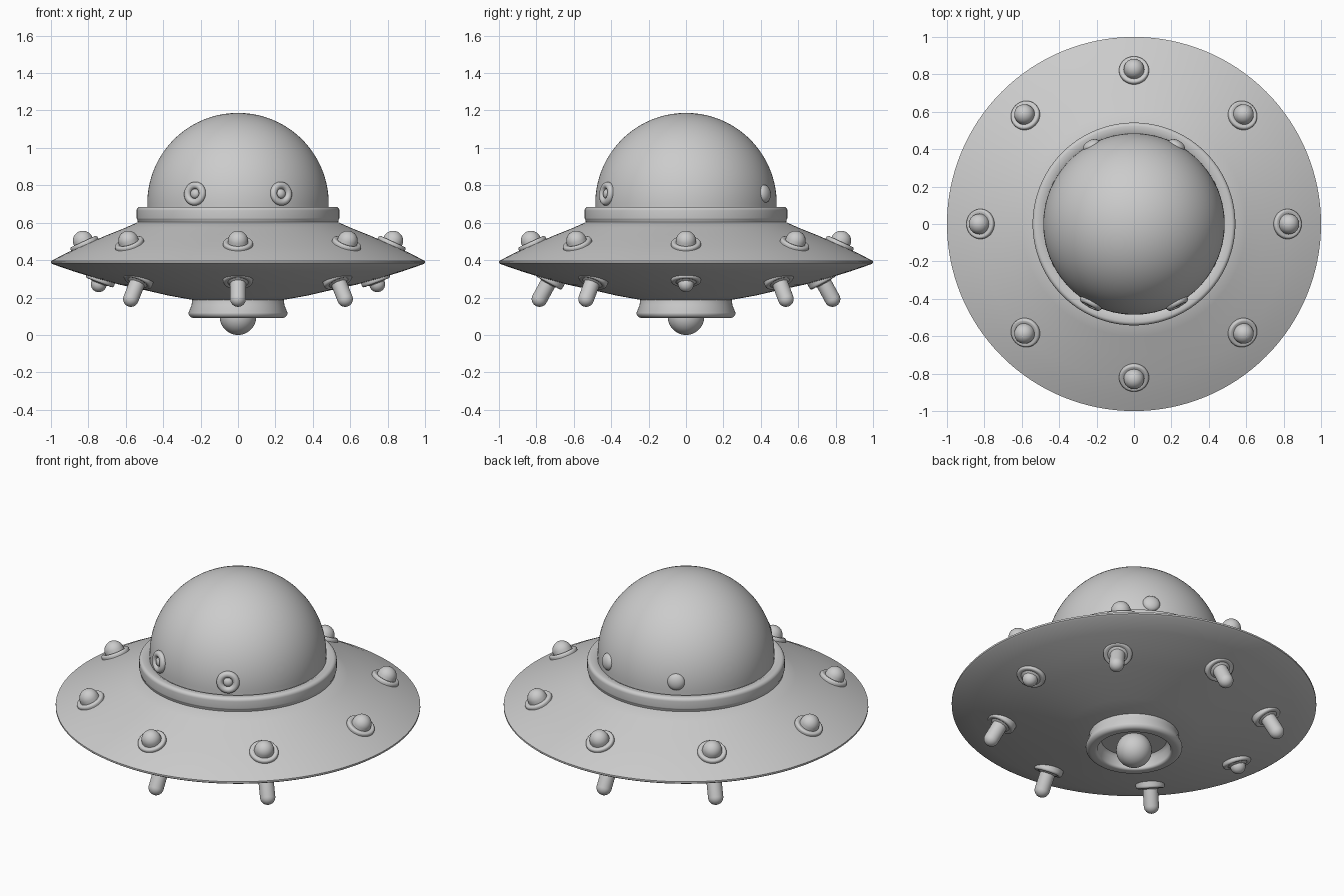
import bpy, math
from math import sin, cos, radians, pi
from mathutils import Vector

if "Cube" in bpy.data.objects:
    bpy.data.objects.remove(bpy.data.objects["Cube"])

def arc(cr, cz, r, a0, a1, n=8, rz=None):
    """Points (radius, height) along a circular arc, angles in degrees."""
    rz = rz or r
    return [(max(0, cr + r * cos(radians(a0 + (a1 - a0) * i / n))),
             cz + rz * sin(radians(a0 + (a1 - a0) * i / n))) for i in range(n + 1)]

def lathe(name, profile, segs=96, loc=(0, 0, 0), axis=(0, 0, 1), closed=False):
    """Revolve a (radius, height) profile, then aim its axis and place it."""
    verts, faces, rings = [], [], []
    for r, z in profile:
        if r < 1e-5:
            rings.append([len(verts)] * segs)
            verts.append((0, 0, z))
        else:
            rings.append(list(range(len(verts), len(verts) + segs)))
            verts += [(r * cos(2 * pi * i / segs), r * sin(2 * pi * i / segs), z)
                      for i in range(segs)]
    pairs = list(zip(rings, rings[1:])) + ([(rings[-1], rings[0])] if closed else [])
    for a, b in pairs:
        for i in range(segs):
            j = (i + 1) % segs
            f = list(dict.fromkeys((a[i], a[j], b[j], b[i])))
            if len(f) > 2:
                faces.append(f)
    me = bpy.data.meshes.new(name)
    me.from_pydata(verts, [], faces)
    ob = bpy.data.objects.new(name, me)
    bpy.context.collection.objects.link(ob)
    ob.location = loc
    ob.rotation_euler = Vector(axis).to_track_quat('Z', 'Y').to_euler()
    bpy.ops.object.select_all(action='DESELECT')
    ob.select_set(True)
    bpy.context.view_layer.objects.active = ob
    bpy.ops.object.shade_smooth_by_angle(angle=radians(40))
    return ob

def radial(angle, r, z):
    a = radians(angle)
    return Vector((r * cos(a), r * sin(a), z))

# Saucer hull: underside, thin rim, sloping upper deck
lathe("saucer_hull", [(0, .18), (.24, .187), (.37, .21), (.5, .24), (.63, .268), (.75, .3),
                      (.88, .34), (.99, .378), (1, .385), (1, .395), (.99, .4), (.92, .437),
                      (.83, .477), (.7, .534), (.6, .574), (.53, .605), (0, .62)], 128)

# Collar around the dome
lathe("dome_collar", [(.48, .58), (.535, .6)] + arc(.53, .625, .012, -45, 0, 3)
      + arc(.522, .665, .02, 0, 90, 6) + [(.5, .685), (.48, .675)], 128, closed=True)

# Dome
lathe("dome", [(.483, .6)] + arc(0, .702, .485, 0, 90, 28), 128)

# Bottom thruster ring with recess, and the ball in it
lathe("thruster_ring", [(.245, .195), (.248, .16)] + arc(.238, .118, .027, 0, -90, 6)
      + arc(.215, .106, .015, -90, -180, 4) + [(.195, .15), (.18, .165), (0, .165)])
lathe("thruster_ball", arc(0, .098, .098, -90, 90, 24), 48)

# Flange shared by upper lights and lower fittings
flange = [(.08, -.03), (.08, .002)] + arc(.068, .006, .012, 0, 90, 4) + [(.055, .015)]
bulb = flange + arc(0, .022, .054, 0, 90, 8)
peg = flange + [(.042, .022)] + arc(0, .115, .042, 0, 90, 8)

# Upper deck lights
for i in range(8):
    a = i * 45
    lathe(f"deck_light_{i + 1}", bulb, 32, radial(a, .82, .483), radial(a, .42, .91))

# Underside: six pegs, and a short light on each side
for i, a in enumerate((-90, -43, 43, 90, 137, 223)):
    lathe(f"landing_peg_{i + 1}", peg, 32, radial(a, .728, .293), radial(a, .48, -.88))
small = flange + [(.042, .022)] + arc(0, .027, .042, 0, 90, 8)
for n, a in (("right", 0), ("left", 180)):
    lathe(f"underside_light_{n}", small, 32, radial(a, .735, .296), radial(a, .35, -.94))

# Dome fittings: ringed portholes in front, plain bumps behind
for n, s in (("right", 1), ("left", -1)):
    front = radial(-90 + s * 28.5, .482, .755)
    d = radial(-90 + s * 28.5, 1, .11)
    lathe(f"porthole_ring_{n}", arc(.045, 0, .019, 0, 337.5, 15), 32, front, d, closed=True)
    lathe(f"porthole_bulb_{n}", arc(0, 0, .026, 0, 90, 6, .018), 24, front, d)
    lathe(f"rear_bump_{n}", arc(0, 0, .048, 0, 90, 8, .028), 32,
          radial(90 + s * 28.5, .478, .755), radial(90 + s * 28.5, 1, .11))
